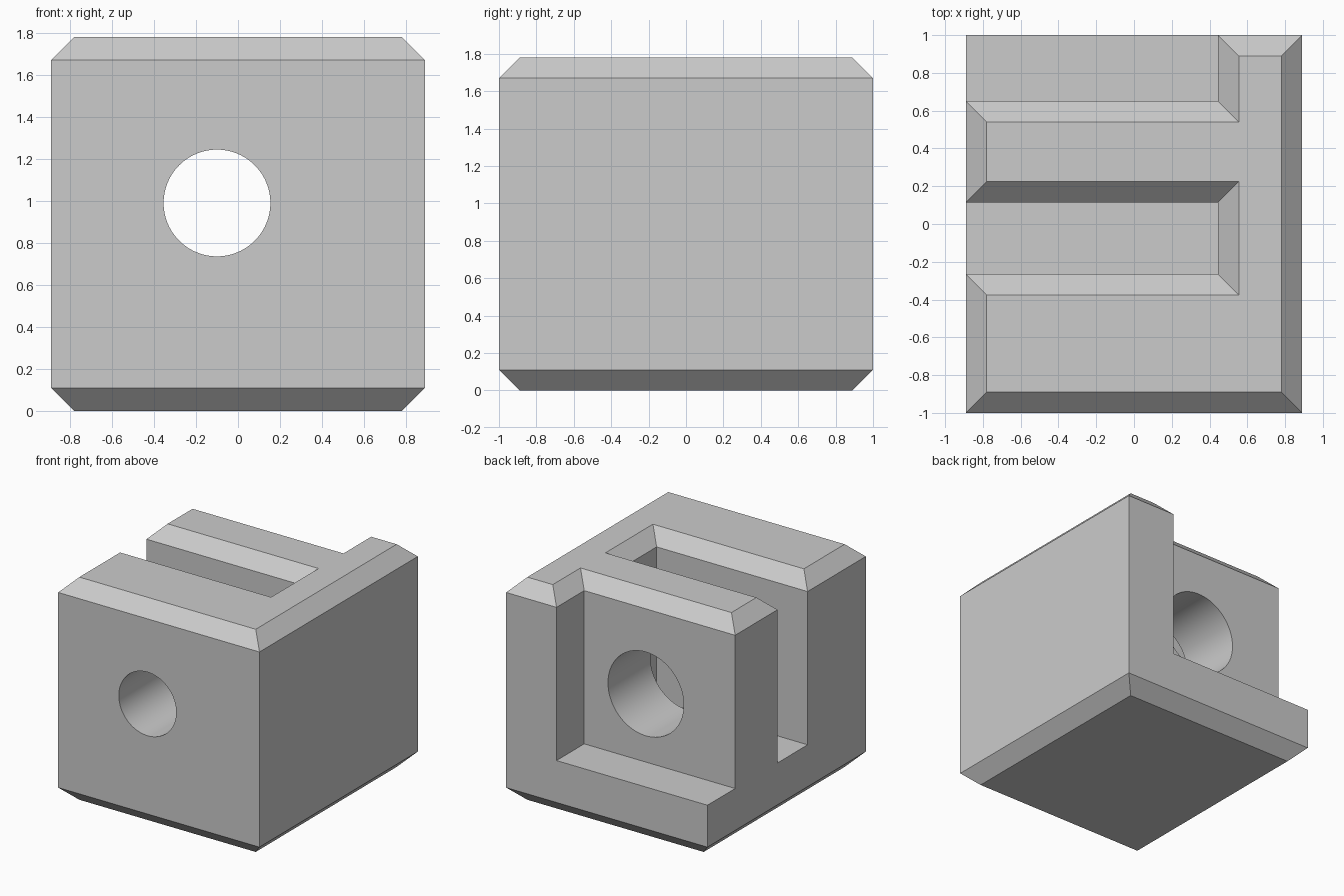
import bpy
import bmesh
from math import radians
from mathutils import Matrix

cube = bpy.data.objects.get("Cube")
if cube:
    bpy.data.objects.remove(cube, do_unlink=True)

HX, HY, TOP = 0.89, 1.0, 1.78   # half width, half depth, height
CH = 0.11                       # chamfer
SHOULDER = TOP - CH
FLOOR = 0.445                   # floor of slot and rear notch
WALL = 0.445                    # inner face of the side wall

grey = bpy.data.materials.new("plain grey")
grey.use_nodes = True
COLOUR = (0.6, 0.6, 0.6, 1)
grey.diffuse_color = COLOUR
grey.node_tree.nodes["Principled BSDF"].inputs["Base Color"].default_value = COLOUR


def make_object(name, bm):
    bmesh.ops.recalc_face_normals(bm, faces=bm.faces)
    mesh = bpy.data.meshes.new(name)
    bm.to_mesh(mesh)
    bm.free()
    mesh.materials.append(grey)
    obj = bpy.data.objects.new(name, mesh)
    bpy.context.collection.objects.link(obj)
    return obj


def loft(name, x0, x1, y0, y1, levels):
    """Stack rectangles; each level is (z, outward offset)."""
    bm = bmesh.new()
    rings = []
    for z, o in levels:
        corners = ((x0 - o, y0 - o), (x1 + o, y0 - o), (x1 + o, y1 + o), (x0 - o, y1 + o))
        rings.append([bm.verts.new((x, y, z)) for x, y in corners])
    for a, b in zip(rings, rings[1:]):
        for i in range(4):
            j = (i + 1) % 4
            bm.faces.new((a[i], a[j], b[j], b[i]))
    bm.faces.new(rings[0])
    bm.faces.new(rings[-1])
    return make_object(name, bm)


def drill(name, radius, y0, y1):
    """Round cutter running front to back."""
    bm = bmesh.new()
    place = Matrix.Translation((-0.1, (y0 + y1) / 2, 0.99)) @ Matrix.Rotation(radians(90), 4, "X")
    bmesh.ops.create_cone(bm, cap_ends=True, segments=96, radius1=radius,
                          radius2=radius, depth=y1 - y0, matrix=place)
    return make_object(name, bm)


# Chamfered block
block = loft("slotted_block", -HX, HX, -HY, HY,
             [(0, -CH), (CH, 0), (SHOULDER, 0), (TOP, -CH)])

# Slot and rear notch, flared at the top so their rims are chamfered
flare = [(FLOOR, 0), (SHOULDER, 0), (SHOULDER + 2 * CH, 2 * CH)]
cutters = [
    loft("slot_cutter", -1.5, WALL, -0.265, 0.115, flare),
    loft("notch_cutter", -1.5, WALL, 0.65, 1.5, flare),
    # Narrow hole through the front jaw, wide hole through the middle jaw
    drill("front_hole_cutter", 0.254, -1.2, -0.1),
    drill("middle_hole_cutter", 0.335, -0.05, 0.85),
]

bpy.context.view_layer.objects.active = block
for cutter in cutters:
    cut = block.modifiers.new(cutter.name, "BOOLEAN")
    cut.operation = "DIFFERENCE"
    cut.solver = "EXACT"
    cut.object = cutter
    bpy.ops.object.modifier_apply(modifier=cut.name)
    bpy.data.objects.remove(cutter, do_unlink=True)

# Smooth bores, sharp edges everywhere else
bpy.ops.object.select_all(action="DESELECT")
block.select_set(True)
bpy.ops.object.shade_smooth_by_angle(angle=radians(30))
